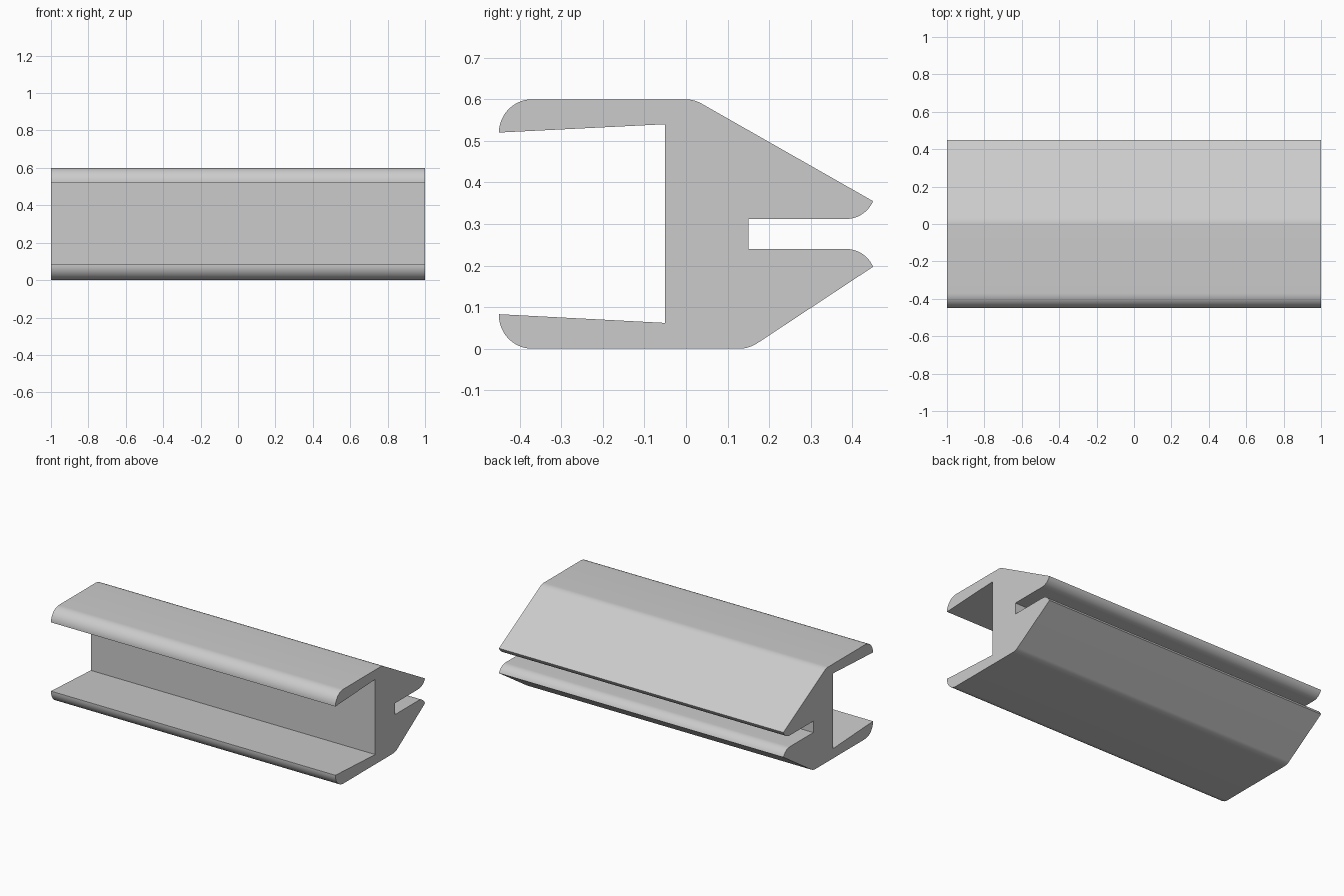
import bpy
import bmesh
from math import radians, cos, sin
from mathutils import Vector

cube = bpy.data.objects.get("Cube")
if cube:
    bpy.data.objects.remove(cube, do_unlink=True)

HALF_LENGTH = 1.0
EDGE_R = 0.08   # rounded outer edges
TIP_R = 0.0706  # rounded slot lips


def arc(y, z, r, start, end, steps=12):
    """Points on an arc in the (y, z) section plane, angles in degrees."""
    angles = [radians(start + (end - start) * i / steps) for i in range(steps + 1)]
    return [(y + r * cos(a), z + r * sin(a)) for a in angles]


# Cross-section, clockwise from the upper front lip
profile = (
    arc(-0.37, 0.52, EDGE_R, 180, 90)            # upper front edge
    + arc(-0.002, 0.52, EDGE_R, 90, 60.4)        # bend into upper slope
    + arc(0.385, 0.3826, TIP_R, 337, 270)        # upper slot lip
    + [(0.15, 0.312), (0.15, 0.24)]              # slot floor
    + arc(0.385, 0.1694, TIP_R, 90, 23)          # lower slot lip
    + arc(0.1275, 0.08, EDGE_R, 303.5, 270)      # bend out of lower slope
    + arc(-0.37, 0.08, EDGE_R, 270, 180)         # lower front edge
    + [(-0.45, 0.083), (-0.05, 0.062), (-0.05, 0.54)]  # front channel
)

# Extrude the section along x
bm = bmesh.new()
end_face = bm.faces.new([bm.verts.new((-HALF_LENGTH, y, z)) for y, z in profile])
extruded = bmesh.ops.extrude_face_region(bm, geom=[end_face], use_keep_orig=True)
moved = [g for g in extruded["geom"] if isinstance(g, bmesh.types.BMVert)]
bmesh.ops.translate(bm, verts=moved, vec=Vector((2 * HALF_LENGTH, 0, 0)))
bmesh.ops.recalc_face_normals(bm, faces=bm.faces[:])
mesh = bpy.data.meshes.new("rail_profile")
bm.to_mesh(mesh)
bm.free()

rail = bpy.data.objects.new("rail_profile", mesh)
bpy.context.collection.objects.link(rail)

# Plain grey
grey = bpy.data.materials.new("plain_grey")
grey.use_nodes = True
colour = (0.6, 0.6, 0.6, 1.0)
grey.diffuse_color = colour
grey.node_tree.nodes["Principled BSDF"].inputs["Base Color"].default_value = colour
mesh.materials.append(grey)

# Smooth the rounded edges, keep the corners sharp
bpy.ops.object.select_all(action="DESELECT")
rail.select_set(True)
bpy.context.view_layer.objects.active = rail
bpy.ops.object.shade_smooth_by_angle(angle=radians(20))
